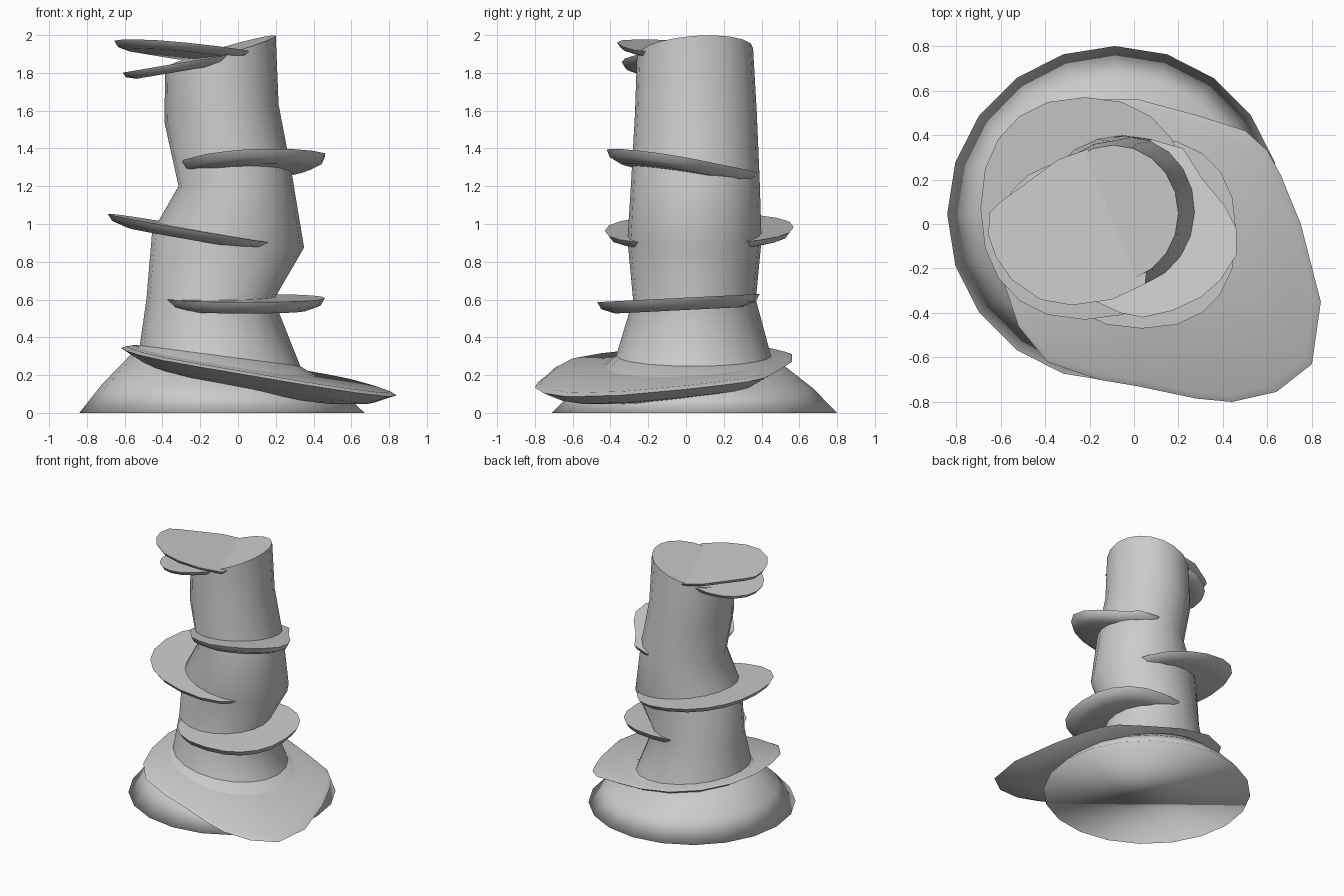
import bpy, bmesh, math

if "Cube" in bpy.data.objects:
    bpy.data.objects.remove(bpy.data.objects["Cube"])

SIDES = 20


def oval(x0, x1, y0, y1, square=1.0, n=SIDES):
    """Ellipse filling a box; square < 1 makes it fuller at the corners."""
    cx, cy, rx, ry = (x0 + x1) / 2, (y0 + y1) / 2, (x1 - x0) / 2, (y1 - y0) / 2
    pts = []
    for i in range(n):
        c, s = math.cos(2 * math.pi * i / n), math.sin(2 * math.pi * i / n)
        pts.append((cx + rx * math.copysign(abs(c) ** square, c),
                    cy + ry * math.copysign(abs(s) ** square, s)))
    return pts


def loft(name, loops, angle):
    """Skin a stack of equal-length loops and cap both ends."""
    bm = bmesh.new()
    rings = [[bm.verts.new(p) for p in loop] for loop in loops]
    n = len(rings[0])
    for a, b in zip(rings, rings[1:]):
        for i in range(n):
            j = (i + 1) % n
            bm.faces.new((a[i], a[j], b[j], b[i]))
    bm.faces.new(rings[0])
    bm.faces.new(rings[-1])
    bmesh.ops.recalc_face_normals(bm, faces=bm.faces)
    mesh = bpy.data.meshes.new(name)
    bm.to_mesh(mesh)
    bm.free()
    ob = bpy.data.objects.new(name, mesh)
    bpy.context.collection.objects.link(ob)
    bpy.context.view_layer.objects.active = ob
    ob.select_set(True)
    bpy.ops.object.shade_smooth_by_angle(angle=math.radians(angle))
    ob.select_set(False)


def shelf(name, outline, plane, thick, inset=0.78, lip=0.0):
    """Tilted ledge: flat top on z = a + b*x + c*y, tapering underside."""
    a, b, c = plane
    n = len(outline)
    cx = sum(p[0] for p in outline) / n
    cy = sum(p[1] for p in outline) / n

    def ring(scale, drop):
        pts = [(cx + (x - cx) * scale, cy + (y - cy) * scale) for x, y in outline]
        return [(x, y, a + b * x + c * y - drop) for x, y in pts]

    mid = (1 + inset) / 2 + 0.06
    loops = [ring(inset, thick), ring(mid, lip + (thick - lip) * 0.6), ring(1, lip)]
    if lip:
        loops.append(ring(0.955, 0))
    loft(name, loops, 75)


# Trunk: x range, y range, then tilt of each ring (height, x slope, y slope)
rings = [
    (-0.84, 0.67, -0.71, 0.80, 0.00, 0.0, 0.0),
    (-0.72, 0.55, -0.58, 0.67, 0.13, -0.03, 0.0),
    (-0.52, 0.33, -0.37, 0.45, 0.29, -0.13, 0.0),
    (-0.485, 0.19, -0.28, 0.37, 0.60, 0.0, 0.0),
    (-0.455, 0.35, -0.31, 0.40, 0.91, -0.10, 0.0),
    (-0.315, 0.285, -0.29, 0.39, 1.235, 0.11, 0.0),
    (-0.39, 0.215, -0.27, 0.375, 1.60, 0.15, 0.0),
    (-0.385, 0.20, -0.26, 0.355, 1.935, 0.29, 0.07),
]
loops = [[(x, y, a + b * x + c * y) for x, y in oval(*r)] for *r, a, b, c in rings]
loft("flared_base", loops[:3], 180)
loft("trunk", loops[2:], 60)

# Broad ledge above the base
shelf("base_shelf", [
    (0.84, -0.35), (0.75, 0.0), (0.66, 0.22), (0.60, 0.33), (0.50, 0.42),
    (0.28, 0.49), (0.02, 0.56), (-0.24, 0.56), (-0.45, 0.45), (-0.58, 0.25),
    (-0.62, 0.0), (-0.59, -0.25), (-0.52, -0.46), (-0.39, -0.62), (-0.16, -0.70),
    (0.02, -0.73), (0.28, -0.785), (0.44, -0.80), (0.64, -0.755), (0.80, -0.63)],
    (0.26, -0.16, 0.05), 0.115, 0.55, 0.015)

# Middle ledges
shelf("right_lower_shelf", oval(-0.39, 0.46, -0.47, 0.39, 0.85),
      (0.61, 0.0, 0.05), 0.065)
shelf("left_shelf", oval(-0.69, 0.25, -0.43, 0.57, 0.88),
      (0.935, -0.17, 0.02), 0.055)
shelf("right_upper_shelf", [
    (0.46, -0.02), (0.46, -0.14), (0.39, -0.25), (0.30, -0.33), (0.17, -0.39),
    (0.04, -0.42), (-0.06, -0.40), (-0.17, -0.35), (-0.29, -0.20), (-0.30, -0.03),
    (-0.12, 0.25), (0.08, 0.38), (0.22, 0.34), (0.31, 0.20), (0.41, 0.08)],
    (1.325, 0.06, -0.16), 0.065)

# Pair of ledges at the top
shelf("top_lower_shelf", oval(-0.61, 0.05, -0.34, 0.28),
      (1.905, 0.17, 0.0), 0.045)
shelf("top_upper_shelf", [
    (-0.60, 0.10), (-0.65, 0.05), (-0.655, -0.05), (-0.62, -0.15), (-0.55, -0.25),
    (-0.42, -0.34), (-0.28, -0.365), (-0.10, -0.34), (0.05, -0.27), (0.07, -0.10),
    (0.0, 0.10), (-0.10, 0.25), (-0.20, 0.34), (-0.34, 0.29), (-0.45, 0.21)],
    (1.90, -0.10, -0.09), 0.04)
